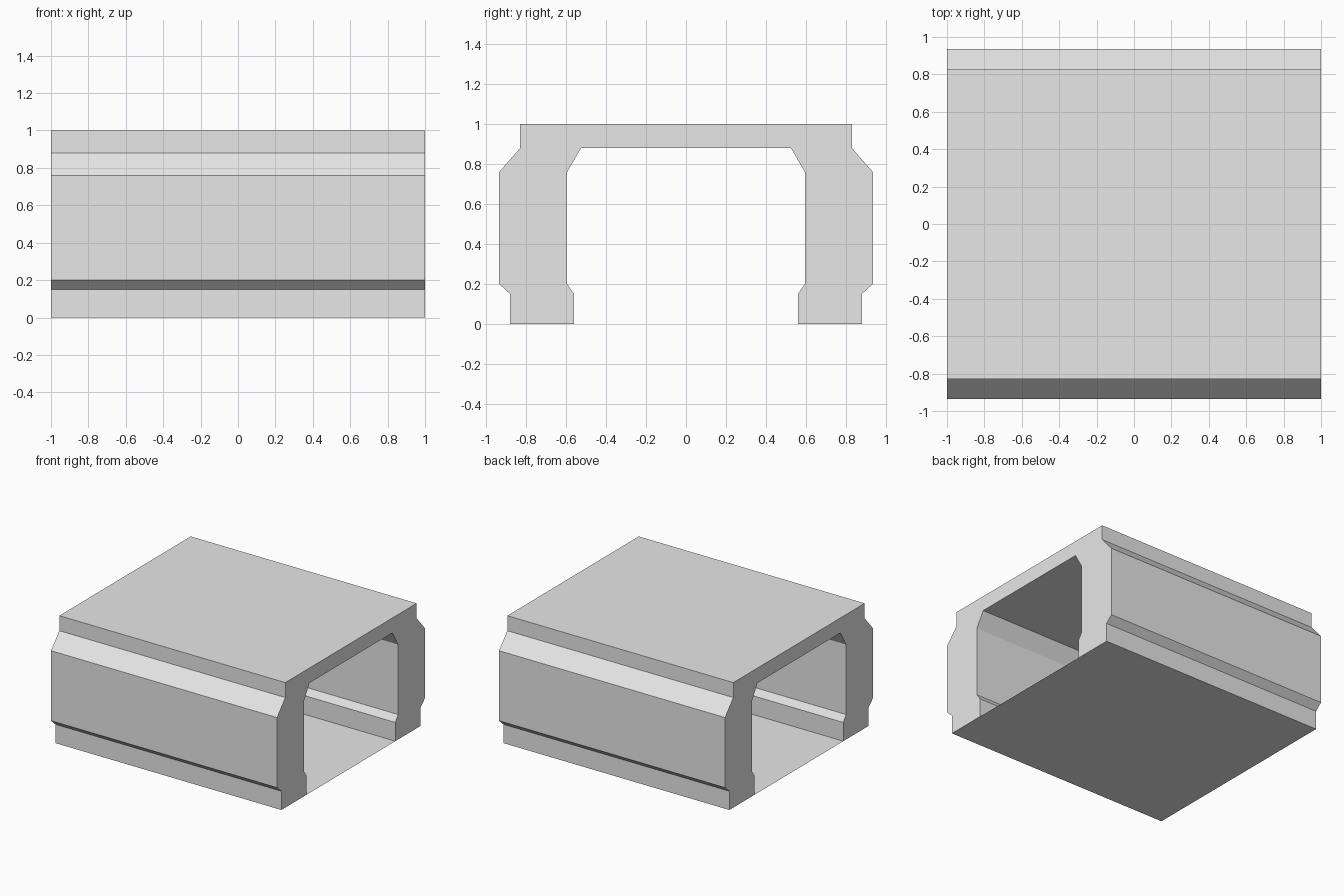
import bpy
import bmesh

cube = bpy.data.objects.get("Cube")
if cube:
    bpy.data.objects.remove(cube, do_unlink=True)

# Plain light grey for every part
grey = bpy.data.materials.new("light_grey")
grey.use_nodes = True
colour = (0.8, 0.8, 0.8, 1.0)
grey.diffuse_color = colour
grey.node_tree.nodes["Principled BSDF"].inputs["Base Color"].default_value = colour

HALF_LENGTH = 1.0


def make_object(name, bm):
    mesh = bpy.data.meshes.new(name)
    bm.to_mesh(mesh)
    bm.free()
    mesh.materials.append(grey)
    obj = bpy.data.objects.new(name, mesh)
    bpy.context.collection.objects.link(obj)
    return obj


# Half cross-sections (y, z): outer wall going up, inner wall going down
outer = [(0.88, 0), (0.88, 0.15), (0.935, 0.20), (0.935, 0.76), (0.83, 0.88), (0.83, 1.0)]
inner = [(0.525, 0.88), (0.595, 0.76), (0.595, 0.20), (0.56, 0.15), (0.56, 0)]


def mirrored(points):
    return [(-y, z) for y, z in reversed(points)]


# Arched shell: full profile extruded along x, feet closed by the floor plate
profile = outer + mirrored(outer) + mirrored(inner) + inner
bm = bmesh.new()
end_cap = bm.faces.new([bm.verts.new((-HALF_LENGTH, y, z)) for y, z in profile])
extruded = bmesh.ops.extrude_face_region(bm, geom=[end_cap], use_keep_orig=True)
moved = [v for v in extruded["geom"] if isinstance(v, bmesh.types.BMVert)]
bmesh.ops.translate(bm, verts=moved, vec=(2 * HALF_LENGTH, 0, 0))
bmesh.ops.recalc_face_normals(bm, faces=bm.faces)
feet = [f for f in bm.faces if all(v.co.z < 0.01 for v in f.verts)]
bmesh.ops.delete(bm, geom=feet, context="FACES_ONLY")
make_object("arched_shell", bm)

# Floor plate: a single sheet under the whole shell
bm = bmesh.new()
foot = outer[0][0]
corners = [(-HALF_LENGTH, -foot), (-HALF_LENGTH, foot), (HALF_LENGTH, foot), (HALF_LENGTH, -foot)]
bm.faces.new([bm.verts.new((x, y, 0)) for x, y in corners])
make_object("floor_plate", bm)
